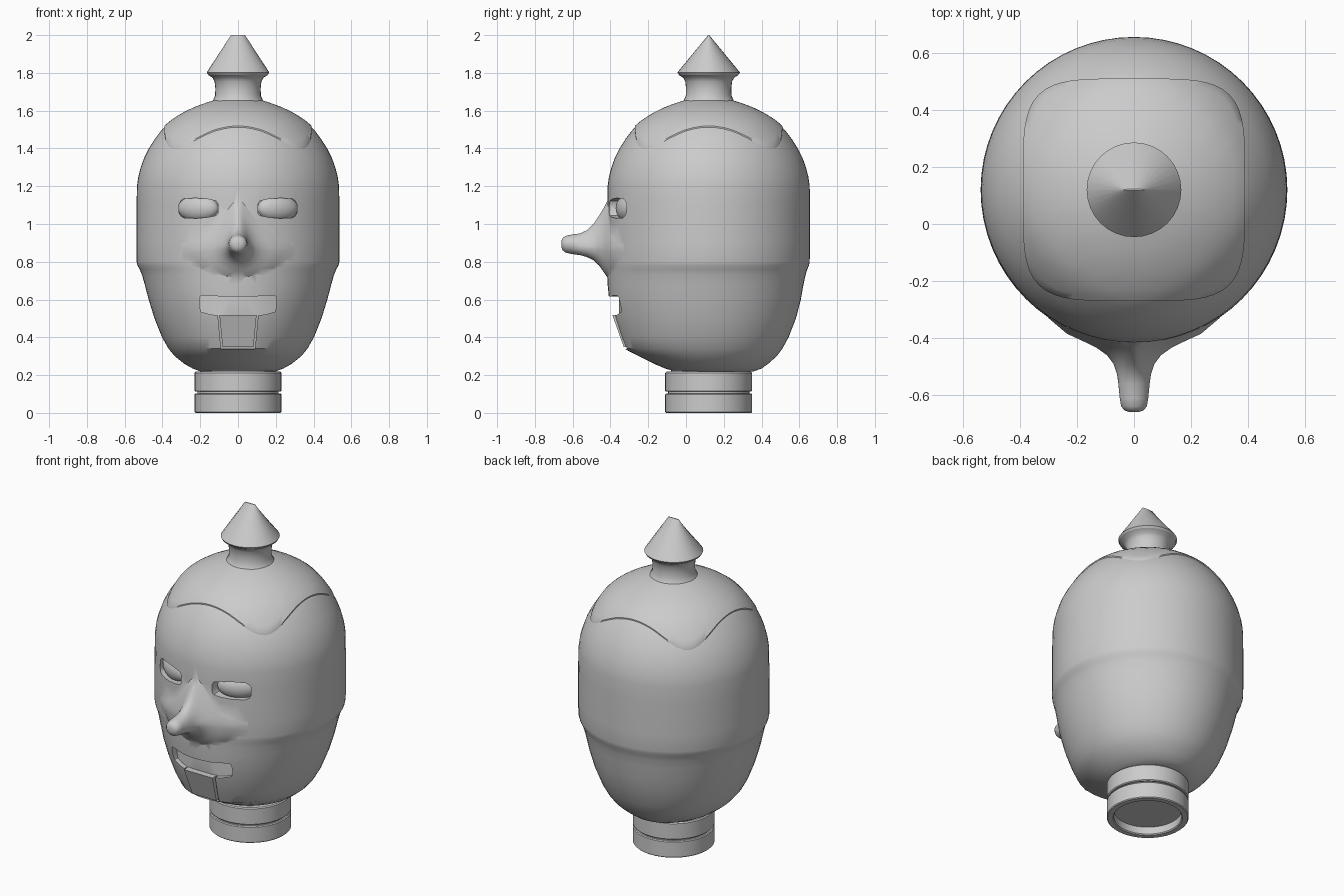
import bpy, bmesh, math

if "Cube" in bpy.data.objects:
    bpy.data.objects.remove(bpy.data.objects["Cube"])

CY = 0.12  # y of the head's vertical axis


def finish(ob, angle=40):
    bpy.ops.object.select_all(action='DESELECT')
    ob.select_set(True)
    bpy.context.view_layer.objects.active = ob
    bpy.ops.object.shade_smooth_by_angle(angle=math.radians(angle))


def loft(name, rings, angle=40, smooth=True):
    """Skin a list of equal-length closed rings and cap both ends."""
    bm = bmesh.new()
    vr = [[bm.verts.new(p) for p in r] for r in rings]
    n = len(rings[0])
    for a, b in zip(vr, vr[1:]):
        for i in range(n):
            bm.faces.new((a[i], a[(i + 1) % n], b[(i + 1) % n], b[i]))
    bm.faces.new(vr[0])
    bm.faces.new(vr[-1])
    bmesh.ops.recalc_face_normals(bm, faces=bm.faces)
    me = bpy.data.meshes.new(name)
    bm.to_mesh(me)
    bm.free()
    ob = bpy.data.objects.new(name, me)
    bpy.context.collection.objects.link(ob)
    if smooth:
        finish(ob, angle)
    return ob


def oval(z, w, front, back, n=64):
    pts = []
    for i in range(n):
        t = 2 * math.pi * i / n
        c, s = math.cos(t), math.sin(t)
        pts.append((w * c, CY + (back if s > 0 else front) * s, z))
    return pts


def boolean(ob, tool, op):
    m = ob.modifiers.new(op, 'BOOLEAN')
    m.operation, m.object, m.solver = op, tool, 'EXACT'
    bpy.context.view_layer.objects.active = ob
    bpy.ops.object.modifier_apply(modifier=m.name)
    bpy.data.objects.remove(tool, do_unlink=True)


# head shell: z, half width, front depth, back depth
dome = [(1.20, .535), (1.25, .528), (1.30, .515), (1.35, .497), (1.40, .472), (1.45, .440),
        (1.49, .410), (1.52, .383), (1.55, .345), (1.58, .297), (1.61, .237), (1.635, .17),
        (1.65, .12), (1.66, .06), (1.664, .005)]
rows = [(.22, .20, .18, .24), (.235, .24, .23, .28), (.26, .285, .29, .315), (.30, .335, .37, .36),
        (.34, .368, .447, .39), (.40, .402, .472, .423), (.50, .442, .505, .462), (.60, .473, .527, .488),
        (.68, .494, .535, .502), (.73, .508, .537, .513), (.76, .52, .539, .522), (.78, .532, .54, .531),
        (.80, .537, .54, .535), (.90, .538, .54, .536), (1.0, .538, .538, .536), (1.1, .537, .536, .536)]
rows += [(z, r, r, r) for z, r in dome]
head = loft("head", [oval(*r) for r in rows], smooth=False)

# nose: y, half width, top z, bottom z, swept forward out of the face
nose_rows = [(-.33, .30, 1.17, .66), (-.385, .235, 1.155, .69), (-.415, .17, 1.125, .715),
             (-.435, .13, 1.085, .745), (-.46, .095, 1.045, .78), (-.49, .072, 1.0, .808),
             (-.525, .06, .967, .825), (-.56, .055, .95, .835), (-.61, .05, .943, .842),
             (-.64, .045, .936, .85), (-.654, .033, .925, .862), (-.66, .015, .908, .88)]
rings = []
for y, w, top, bot in nose_rows:
    zc = .895 if y < -.56 else .88
    ring = []
    for i in range(40):
        t = 2 * math.pi * i / 40
        c, s = math.cos(t), math.sin(t)
        pinch = 1 - max(0, s) * min(.6, max(0, (y + .56) * 5))
        ring.append((w * c * pinch, y, zc + s * ((top - zc) if s > 0 else (zc - bot))))
    rings.append(ring)
boolean(head, loft("nose", rings, smooth=False), 'UNION')


def face_y(x, w, f):
    return CY - f * math.sqrt(1 - (x / w) ** 2)


def slot(secs, w, f, depth):
    """Cutter across x whose back wall follows the curve of the face."""
    out = []
    for x, top, bot in secs:
        b = face_y(x, w, f) + depth
        out.append([(x, -.8, top), (x, -.8, bot), (x, b, bot), (x, b, top)])
    return loft("cutter", out, smooth=False)


# mouth opening, its floor bowed downward
half = [(.205, .612, .565), (.195, .622, .535), (.15, .622, .522), (.10, .617, .515), (.05, .617, .515)]
mouth = [(-x, t, b) for x, t, b in half] + [(x, t, b) for x, t, b in reversed(half)]
boolean(head, slot(mouth, .475, .527, .05), 'DIFFERENCE')

# eye sockets with eyeballs
lid = [(.105, 1.105, 1.06), (.115, 1.122, 1.045), (.16, 1.132, 1.036), (.22, 1.137, 1.03),
       (.285, 1.135, 1.032), (.303, 1.122, 1.042), (.312, 1.105, 1.06)]
for s in (-1, 1):
    boolean(head, slot([(s * x, t, b) for x, t, b in lid], .537, .537, .06), 'DIFFERENCE')
    bpy.ops.mesh.primitive_uv_sphere_add(segments=32, ring_count=16, radius=1,
        location=(s * .21, face_y(.21, .537, .537) + .07, 1.083), rotation=(0, 0, s * .41))
    eye = bpy.context.object
    eye.name = "eye_left" if s < 0 else "eye_right"
    eye.scale = (.115, .055, .07)
    finish(eye)


# hinged jaw sitting in a slightly wider recess
def slab(z, hw, front, back):
    return [(-hw, front, z), (hw, front, z), (hw, back, z), (-hw, back, z)]


boolean(head, loft("cutter", [slab(.338, .09, -.8, -.295), slab(.53, .108, -.8, -.355)],
                   smooth=False), 'DIFFERENCE')
finish(head, 35)
loft("jaw", [slab(.35, .082, -.33, -.27), slab(.518, .098, -.39, -.33)])


# skull cap: rounded square patch lying just above the dome
def dome_z(r):
    for (z0, r0), (z1, r1) in zip(dome, dome[1:]):
        if r1 <= r <= r0:
            return z0 + (z1 - z0) * (r0 - r) / (r0 - r1)
    return dome[-1][0]


def cap_ring(k, lift):
    ring = []
    for i in range(96):
        t = 2 * math.pi * i / 96
        c, s = math.cos(t), math.sin(t)
        r = k * .39 / (abs(c) ** 4.5 + abs(s) ** 4.5) ** (1 / 4.5)
        ring.append((r * c, CY + r * s, dome_z(r) + lift))
    return ring


loft("skull_cap", [cap_ring(1, -.015)] + [cap_ring(k, .007) for k in
     (1, .95, .9, .82, .74, .66, .58, .5, .4, .3, .2, .1)])


# top spike: flared stem, then a cone closing to a short ridge
def ring(z, rx, ry, n=32):
    return [(rx * math.cos(2 * math.pi * i / n), CY + ry * math.sin(2 * math.pi * i / n), z) for i in range(n)]


stem = [(1.63, .15), (1.655, .132), (1.68, .121), (1.72, .12), (1.755, .124), (1.775, .135), (1.79, .16)]
loft("spike_stem", [ring(z, r, r) for z, r in stem])
loft("spike_cone", [ring(1.788, .155, .155), ring(1.802, .166, .166), ring(2.0, .037, .003)])

# neck: two collars, a grooved core, and a shallow recess underneath
collar = [(.05, .01), (.05, .19), (.006, .19), (0, .195), (0, .225), (.005, .23), (.098, .23), (.103, .225),
          (.103, .215), (.112, .215), (.112, .225), (.117, .23), (.212, .23), (.218, .224), (.218, .2), (.25, .19)]
loft("neck", [ring(z, r, r, 48) for z, r in collar], angle=30)
